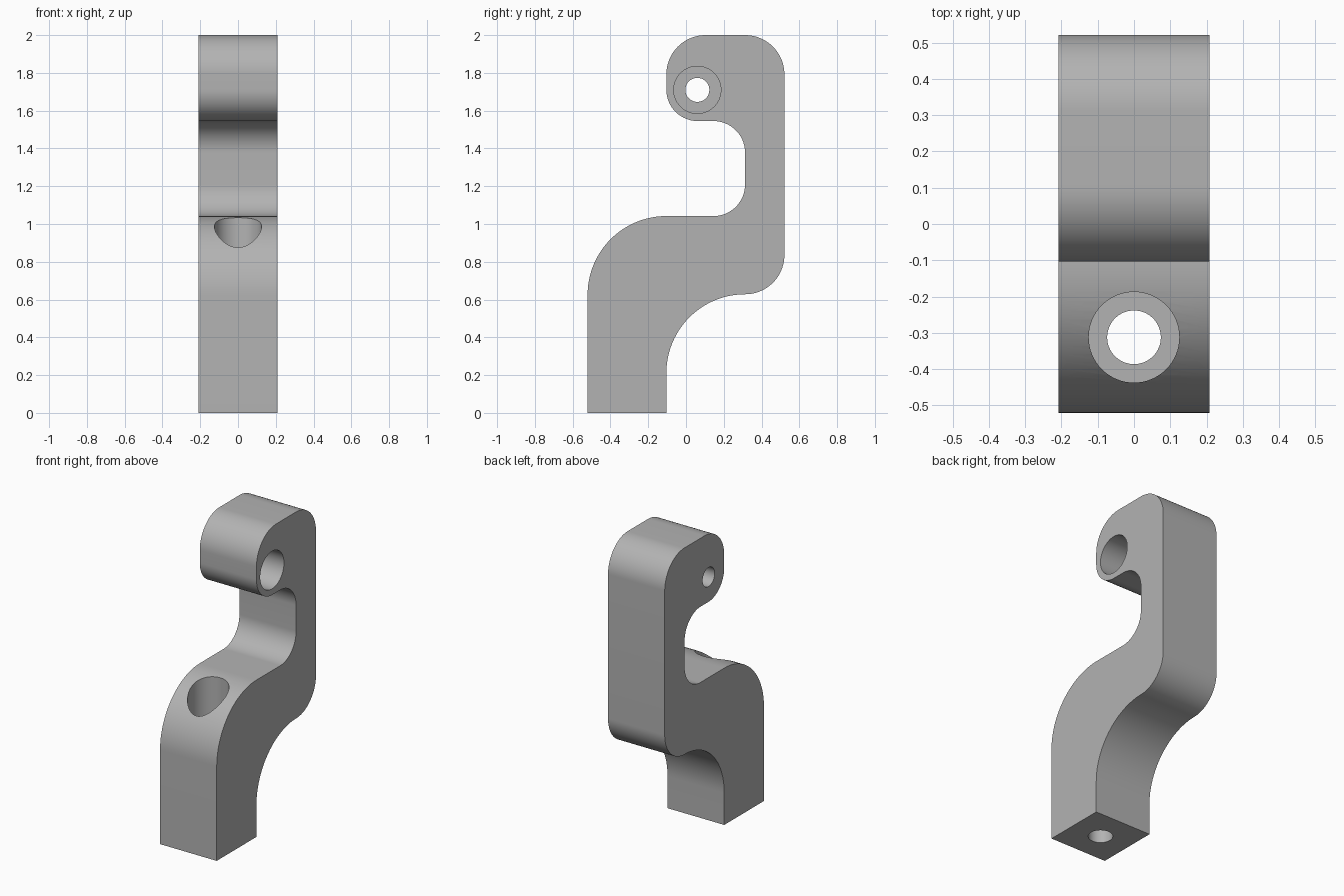
import bpy
import bmesh
from math import cos, radians, tan
from mathutils import Matrix, Vector

cube = bpy.data.objects.get("Cube")
if cube:
    bpy.data.objects.remove(cube, do_unlink=True)

HALF_WIDTH = 0.2083


def make_material(name, colour):
    mat = bpy.data.materials.new(name)
    mat.use_nodes = True
    mat.diffuse_color = colour
    mat.node_tree.nodes["Principled BSDF"].inputs["Base Color"].default_value = colour
    return mat


def link_mesh(name, bm):
    bmesh.ops.recalc_face_normals(bm, faces=bm.faces)
    mesh = bpy.data.meshes.new(name)
    bm.to_mesh(mesh)
    bm.free()
    obj = bpy.data.objects.new(name, mesh)
    bpy.context.collection.objects.link(obj)
    return obj


def round_corners(corners, steps=24):
    """Replace each right-angled (y, z, radius) corner by a circular fillet."""
    points = []
    for i, (y, z, r) in enumerate(corners):
        here = Vector((y, z))
        if r == 0:
            points.append(here)
            continue
        a = (Vector(corners[i - 1][:2]) - here).normalized()
        b = (Vector(corners[(i + 1) % len(corners)][:2]) - here).normalized()
        centre = here + (a + b) * r
        for k in range(steps + 1):
            t = radians(90 * k / steps)
            points.append(centre - b * r * cos(t) - a * r * cos(radians(90) - t))
    return points


def drill(target, radius, start, end):
    """Cut a round hole between two points."""
    start, end = Vector(start), Vector(end)
    axis = end - start
    turn = axis.to_track_quat("Z", "Y").to_matrix().to_4x4()
    bm = bmesh.new()
    bmesh.ops.create_cone(bm, cap_ends=True, segments=64, radius1=radius, radius2=radius,
                          depth=axis.length,
                          matrix=Matrix.Translation((start + end) / 2) @ turn)
    cutter = link_mesh("hole_cutter", bm)
    cutter.hide_render = True
    mod = target.modifiers.new("hole", "BOOLEAN")
    mod.operation = "DIFFERENCE"
    mod.solver = "EXACT"
    mod.object = cutter
    bpy.ops.object.modifier_apply(modifier=mod.name)
    bpy.data.objects.remove(cutter, do_unlink=True)


# Side outline of the bracket: y, z, fillet radius
outline = [
    (-0.521, 0, 0), (-0.521, 1.042, 0.417),            # foot front and shoulder
    (0.3125, 1.042, 0.167), (0.3125, 1.545, 0.167),    # throat of the hook
    (-0.104, 1.545, 0.166), (-0.104, 2.0, 0.208),      # hook nose
    (0.521, 2.0, 0.208), (0.521, 0.628, 0.208),        # back
    (-0.104, 0.628, 0.417), (-0.104, 0, 0),            # underside and foot back
]
bm = bmesh.new()
face = bm.faces.new([bm.verts.new((-HALF_WIDTH, p.x, p.y)) for p in round_corners(outline)])
extruded = bmesh.ops.extrude_face_region(bm, geom=[face], use_keep_orig=True)
side = [g for g in extruded["geom"] if isinstance(g, bmesh.types.BMVert)]
bmesh.ops.translate(bm, verts=side, vec=(2 * HALF_WIDTH, 0, 0))
bracket = link_mesh("hook_bracket", bm)
bracket.data.materials.append(make_material("plain grey", (0.45, 0.45, 0.45, 1)))

bpy.ops.object.select_all(action="DESELECT")
bracket.select_set(True)
bpy.context.view_layer.objects.active = bracket

# Vertical bolt hole with counterbore
drill(bracket, 0.074, (0, -0.3125, -0.1), (0, -0.3125, 1.2))
drill(bracket, 0.125, (0, -0.3125, 0.5), (0, -0.3125, 1.2))

# Cross hole through the nose, counterbored on the left
drill(bracket, 0.0635, (-0.4, 0.06, 1.71), (0.4, 0.06, 1.71))
drill(bracket, 0.125, (0, 0.06, 1.71), (0.4, 0.06, 1.71))

bpy.ops.object.shade_smooth_by_angle(angle=radians(30))
